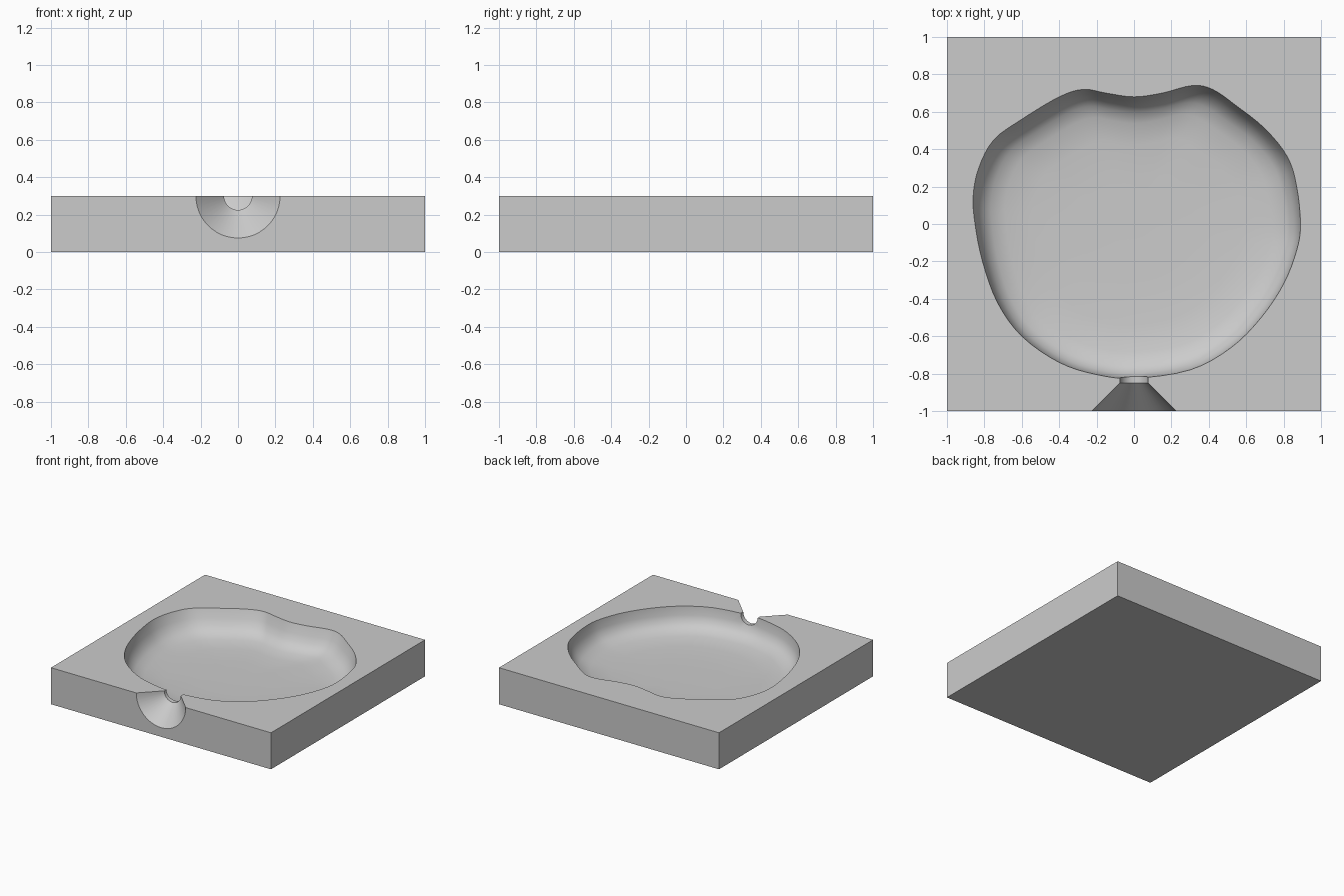
import bpy, bmesh, math
from mathutils import Vector

cube = bpy.data.objects.get("Cube")
if cube:
    bpy.data.objects.remove(cube, do_unlink=True)

grey = bpy.data.materials.new("plain grey")
grey.use_nodes = True
colour = (0.6, 0.6, 0.6, 1)
grey.diffuse_color = colour
grey.node_tree.nodes["Principled BSDF"].inputs["Base Color"].default_value = colour

TOP = 0.3


def make_object(name, bm):
    bmesh.ops.recalc_face_normals(bm, faces=bm.faces)
    mesh = bpy.data.meshes.new(name)
    bm.to_mesh(mesh)
    bm.free()
    mesh.materials.append(grey)
    obj = bpy.data.objects.new(name, mesh)
    bpy.context.collection.objects.link(obj)
    return obj


def loft(name, rings):
    """Closed solid through rings of equal point count."""
    bm = bmesh.new()
    loops = [[bm.verts.new(p) for p in ring] for ring in rings]
    for a, b in zip(loops, loops[1:]):
        for i in range(len(a)):
            j = (i + 1) % len(a)
            bm.faces.new((a[i], a[j], b[j], b[i]))
    bm.faces.new(loops[0])
    bm.faces.new(loops[-1])
    return make_object(name, bm)


def smooth_loop(points, steps):
    """Closed Catmull-Rom curve through the points."""
    pts = [Vector(p) for p in points]
    n = len(pts)
    out = []
    for i in range(n):
        a, b, c, d = (pts[(i + k) % n] for k in (-1, 0, 1, 2))
        for s in range(steps):
            t = s / steps
            out.append(0.5 * (2 * b + (c - a) * t + (2*a - 5*b + 4*c - d) * t**2
                              + (3*b - a - 3*c + d) * t**3))
    return out


# Mould block
bm = bmesh.new()
bmesh.ops.create_cube(bm, size=1)
bmesh.ops.scale(bm, vec=(2, 2, TOP), verts=bm.verts)
bmesh.ops.translate(bm, vec=(0, 0, TOP / 2), verts=bm.verts)
block = make_object("mould_block", bm)

# Rounded two-lobed cavity, steep at the front and sloping at the back
outline = smooth_loop([
    (0, .68), (.15, .7), (.31, .74), (.42, .72), (.55, .63), (.7, .51), (.82, .36),
    (.87, .2), (.89, 0), (.87, -.14), (.8, -.32), (.68, -.5), (.52, -.66), (.3, -.78),
    (0, -.825), (-.2, -.805), (-.4, -.74), (-.6, -.6), (-.73, -.42), (-.81, -.2),
    (-.85, 0), (-.86, .15), (-.83, .3), (-.75, .45), (-.6, .56), (-.4, .68),
    (-.27, .72), (-.15, .7)], 4)
# Each step: steep scale, sloping scale, height
profile = [(1, 1, .4), (1, 1, TOP), (.99, .965, .23), (.965, .925, .18), (.92, .875, .145),
           (.83, .79, .12), (.65, .62, .106), (.35, .35, .1), (.05, .05, .1)]
rings = []
for steep, slope, z in profile:
    ring = []
    for p in outline:
        d = p.normalized()
        w = min(1, max(0, .35 + .8 * d.y - .25 * d.x))
        s = steep + (slope - steep) * w
        ring.append((p.x * s, p.y * s, z))
    rings.append(ring)
cavity = loft("cavity_cutter", rings)

# Pouring funnel and its short neck
SIDES = 48
funnel = loft("funnel_cutter", [
    [(r * math.cos(math.tau * i / SIDES), y, TOP + r * math.sin(math.tau * i / SIDES))
     for i in range(SIDES)]
    for y, r in ((-1.05, .275), (-.85, .075), (-.76, .075))])

# Cut the hollows into the block
for cutter in (cavity, funnel):
    cutter.hide_render = True
    cutter.hide_set(True)
    cut = block.modifiers.new(cutter.name, "BOOLEAN")
    cut.operation = "DIFFERENCE"
    cut.solver = "EXACT"
    cut.object = cutter
bpy.ops.object.select_all(action="DESELECT")
block.select_set(True)
bpy.context.view_layer.objects.active = block
for cutter in (cavity, funnel):
    bpy.ops.object.modifier_apply(modifier=cutter.name)
    bpy.data.objects.remove(cutter, do_unlink=True)
bpy.ops.object.shade_smooth_by_angle(angle=math.radians(35))
